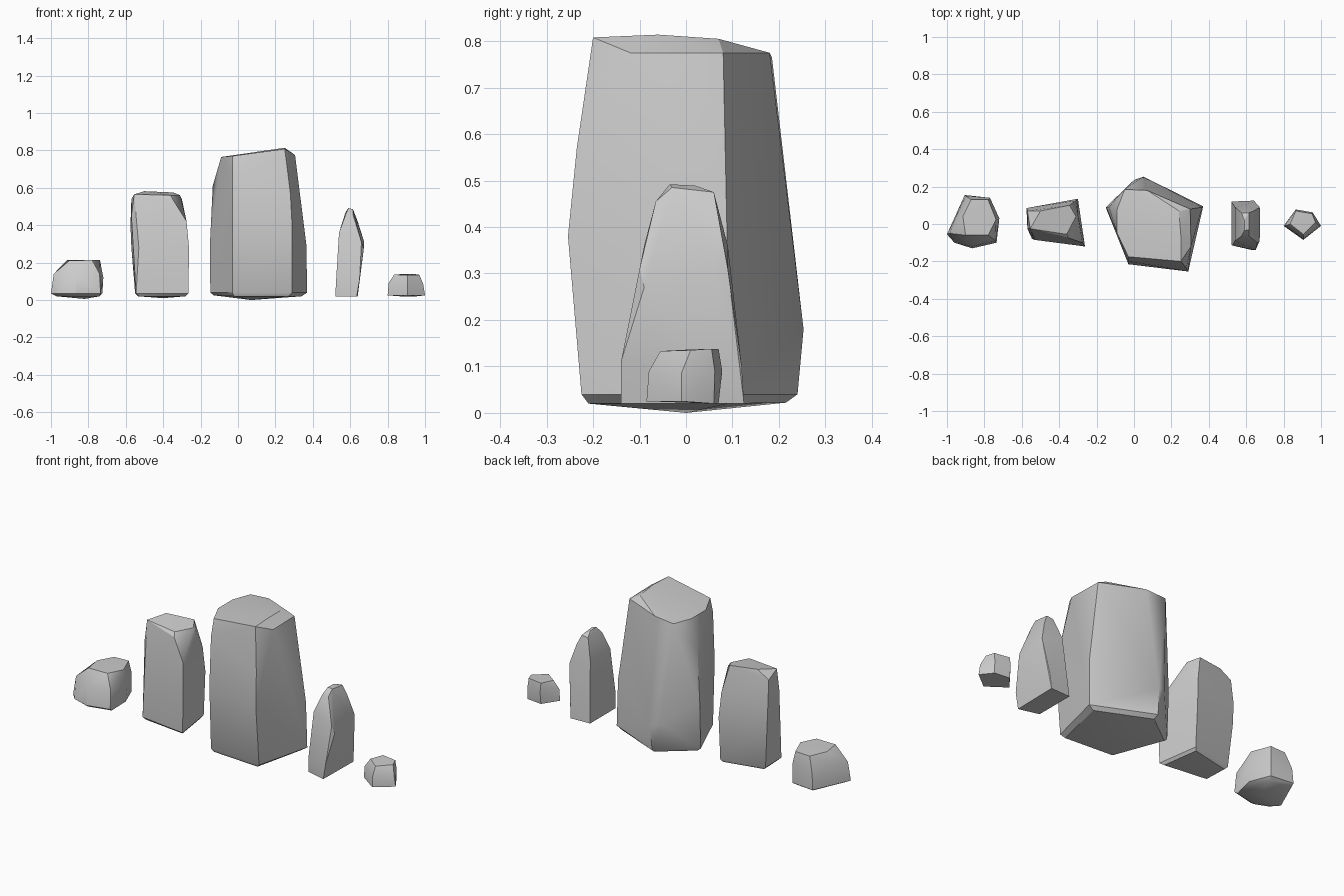
import bpy, bmesh, math

# Each stone: rings of (x, y, z) corners from the ground up, ending in a top facet
big = [
    (0.07, 0.0, 0.0),
    (-0.13, 0.08, 0.025), (0.05, 0.215, 0.022), (0.34, 0.09, 0.02), (0.27, -0.21, 0.02), (-0.02, -0.19, 0.02),
    (-0.148, 0.08, 0.04), (0.045, 0.24, 0.04), (0.37, 0.095, 0.04), (0.29, -0.225, 0.04), (-0.03, -0.2, 0.04),
    (-0.15, 0.09, 0.3), (0.0, 0.235, 0.2), (0.05, 0.253, 0.18), (0.365, 0.09, 0.3), (0.29, -0.254, 0.38), (-0.03, -0.215, 0.4),
    (-0.135, 0.09, 0.61), (-0.03, -0.2, 0.68), (0.28, -0.235, 0.57),
    (-0.09, 0.08, 0.765), (-0.05, 0.185, 0.765), (0.07, 0.18, 0.775), (0.30, 0.08, 0.775),
    (0.305, -0.12, 0.775), (0.25, -0.2, 0.808), (0.25, -0.06, 0.814), (0.24, 0.07, 0.805),
    (-0.03, -0.175, 0.77), (-0.09, -0.05, 0.765)]
tall = [
    (-0.4, 0.0, 0.01),
    (-0.535, 0.06, 0.02), (-0.31, 0.11, 0.02), (-0.28, -0.1, 0.02), (-0.53, -0.07, 0.02),
    (-0.55, 0.07, 0.035), (-0.3, 0.12, 0.035), (-0.265, -0.12, 0.035), (-0.545, -0.08, 0.035),
    (-0.57, 0.085, 0.28), (-0.3, 0.135, 0.28), (-0.262, -0.12, 0.28), (-0.53, -0.085, 0.28),
    (-0.575, 0.085, 0.4), (-0.31, 0.125, 0.42), (-0.275, -0.1, 0.42), (-0.57, -0.025, 0.45),
    (-0.57, 0.07, 0.54), (-0.3, 0.05, 0.54), (-0.35, -0.075, 0.54),
    (-0.555, -0.025, 0.565), (-0.36, -0.055, 0.56), (-0.31, 0.04, 0.56),
    (-0.345, 0.1, 0.575), (-0.5, 0.07, 0.582)]
left_low = [
    (-0.82, 0.0, 0.006),
    (-0.97, -0.05, 0.02), (-0.89, 0.13, 0.02), (-0.78, 0.12, 0.02), (-0.74, -0.08, 0.02), (-0.87, -0.11, 0.02),
    (-1.0, -0.055, 0.035), (-0.905, 0.155, 0.035), (-0.77, 0.14, 0.035), (-0.725, 0.025, 0.035),
    (-0.735, -0.1, 0.035), (-0.865, -0.13, 0.035), (-0.96, -0.1, 0.035),
    (-0.985, -0.05, 0.14), (-0.9, 0.15, 0.12), (-0.77, 0.14, 0.15), (-0.72, 0.03, 0.12),
    (-0.74, -0.09, 0.14), (-0.865, -0.12, 0.13), (-0.96, 0.02, 0.15),
    (-0.915, 0.04, 0.213), (-0.87, 0.13, 0.21), (-0.78, 0.13, 0.213), (-0.738, 0.025, 0.213),
    (-0.78, -0.06, 0.213), (-0.9, -0.06, 0.212)]
slim = [
    (0.52, -0.11, 0.02), (0.52, 0.12, 0.02), (0.64, 0.125, 0.02), (0.635, -0.14, 0.02),
    (0.645, 0.12, 0.1), (0.65, -0.14, 0.11), (0.525, -0.115, 0.11),
    (0.672, 0.09, 0.31), (0.675, 0.06, 0.31), (0.672, -0.09, 0.27), (0.66, -0.1, 0.31),
    (0.54, 0.09, 0.36), (0.54, -0.09, 0.36), (0.64, 0.07, 0.42),
    (0.575, 0.06, 0.47), (0.575, -0.065, 0.455), (0.615, -0.065, 0.455),
    (0.59, -0.035, 0.492), (0.615, -0.03, 0.485), (0.59, 0.02, 0.489), (0.615, 0.06, 0.475)]
pebble = [
    (0.8, -0.01, 0.025), (0.865, 0.07, 0.02), (0.955, 0.06, 0.02), (1.0, -0.01, 0.025), (0.905, -0.085, 0.025),
    (0.805, -0.01, 0.09), (0.865, 0.078, 0.09), (0.955, 0.062, 0.09), (0.99, -0.01, 0.085), (0.905, -0.08, 0.09),
    (0.835, 0.0, 0.136), (0.865, 0.07, 0.138), (0.952, 0.055, 0.138), (0.97, 0.01, 0.135), (0.905, -0.055, 0.133)]


def stone(name, points):
    """Wrap the corners in a faceted skin with soft shading across gentle bends."""
    bm = bmesh.new()
    for p in points:
        bm.verts.new(p)
    bmesh.ops.convex_hull(bm, input=bm.verts[:])
    bmesh.ops.delete(bm, geom=[v for v in bm.verts if not v.link_faces], context='VERTS')
    bmesh.ops.dissolve_limit(bm, angle_limit=math.radians(1.5), verts=bm.verts[:], edges=bm.edges[:])
    bmesh.ops.recalc_face_normals(bm, faces=bm.faces[:])
    me = bpy.data.meshes.new(name)
    bm.to_mesh(me)
    bm.free()
    ob = bpy.data.objects.new(name, me)
    bpy.context.collection.objects.link(ob)
    bpy.ops.object.select_all(action='DESELECT')
    bpy.context.view_layer.objects.active = ob
    ob.select_set(True)
    bpy.ops.object.shade_smooth_by_angle(angle=math.radians(30))


# Row of stones, left to right
stone("left_boulder", left_low)
stone("tall_stone", tall)
stone("main_stone", big)
stone("slim_stone", slim)
stone("right_pebble", pebble)
